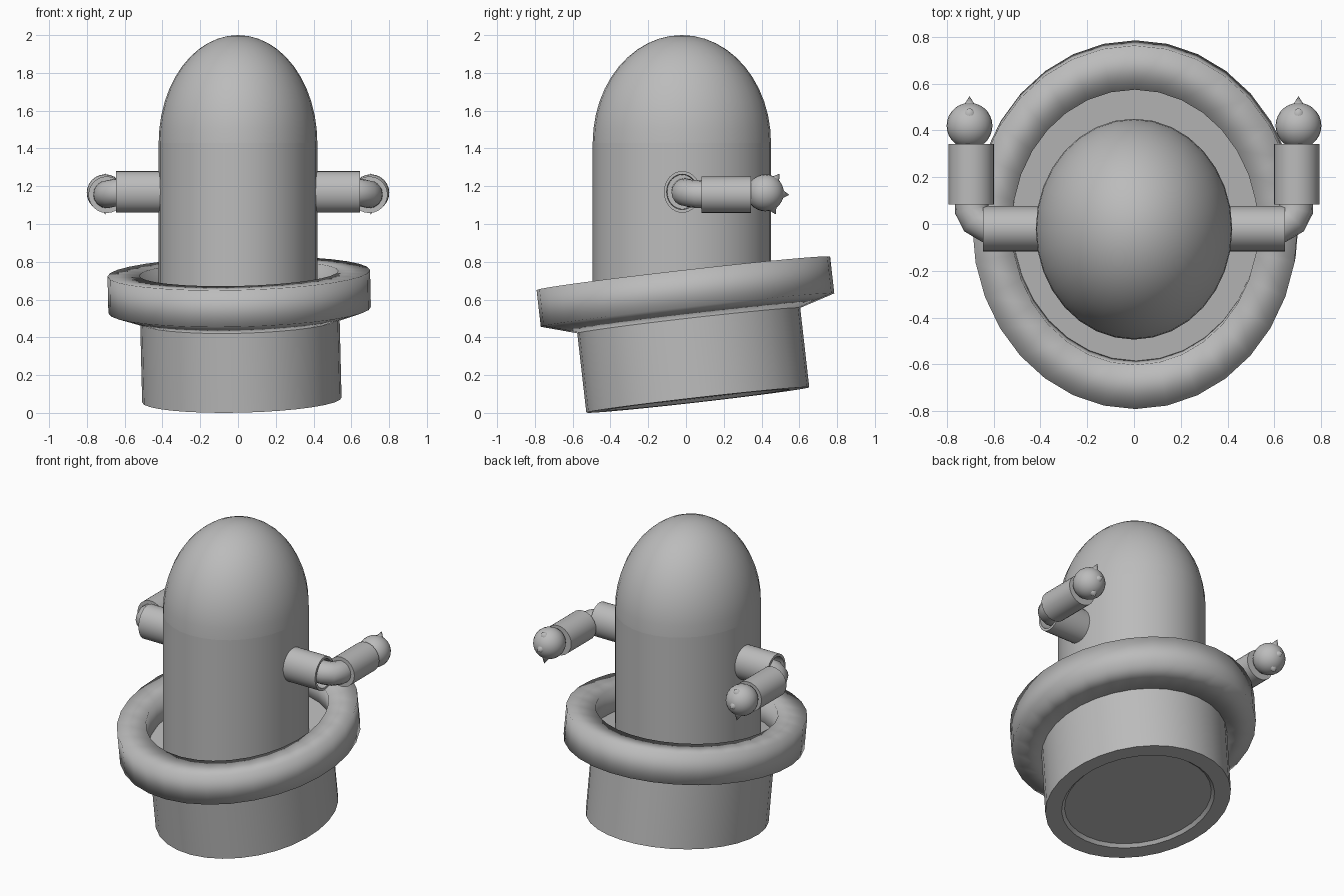
import bpy, bmesh, math
from mathutils import Vector, Matrix

if "Cube" in bpy.data.objects:
    bpy.data.objects.remove(bpy.data.objects["Cube"])

grey = bpy.data.materials.new("plain grey")
grey.diffuse_color = (0.5, 0.5, 0.5, 1)
grey.use_nodes = True
grey.node_tree.nodes["Principled BSDF"].inputs["Base Color"].default_value = grey.diffuse_color


def finish(name, bm, angle=40):
    """Turn a bmesh into a named, shaded object."""
    bmesh.ops.remove_doubles(bm, verts=bm.verts, dist=1e-5)
    bmesh.ops.recalc_face_normals(bm, faces=bm.faces)
    me = bpy.data.meshes.new(name)
    bm.to_mesh(me)
    bm.free()
    me.materials.append(grey)
    ob = bpy.data.objects.new(name, me)
    bpy.context.collection.objects.link(ob)
    bpy.ops.object.select_all(action='DESELECT')
    ob.select_set(True)
    bpy.context.view_layer.objects.active = ob
    if angle is None:
        bpy.ops.object.shade_smooth()
    else:
        bpy.ops.object.shade_smooth_by_angle(angle=math.radians(angle))
    return ob


def lathe(name, profile, matrix=Matrix(), segs=32, closed=False, angle=40):
    """Revolve (radius, height) points about z, then place with a matrix."""
    bm = bmesh.new()
    vs = [bm.verts.new((r, 0, z)) for r, z in profile]
    pairs = list(zip(vs, vs[1:])) + ([(vs[-1], vs[0])] if closed else [])
    es = [bm.edges.new(p) for p in pairs]
    bmesh.ops.spin(bm, geom=vs + es, axis=(0, 0, 1), cent=(0, 0, 0),
                   angle=2 * math.pi, steps=segs)
    bmesh.ops.remove_doubles(bm, verts=bm.verts, dist=1e-5)
    bm.transform(matrix)
    return finish(name, bm, angle)


def place(loc, axis, sx=1, sy=1):
    """Matrix taking local z to the given axis at a location."""
    q = Vector((0, 0, 1)).rotation_difference(Vector(axis))
    return Matrix.Translation(loc) @ q.to_matrix().to_4x4() @ Matrix.Diagonal((sx, sy, 1, 1))


# Upright oval body and dome
body_m = Matrix.Translation((0, -0.022, 0)) @ Matrix.Diagonal((0.89, 1, 1, 1))
lathe("body", [(0, 0.5), (0.472, 0.5), (0.472, 1.43)], body_m)
dome = [(0.472 * math.cos(t), 1.43 + 0.57 * math.sin(t))
        for t in (math.pi / 2 * i / 12 for i in range(12))] + [(0, 2.0)]
lathe("dome", dome, body_m)

# Tilted oval base and collar ring
tilt = (Matrix.Translation((0.022, 0.07, 0.002)) @ Matrix.Rotation(math.radians(-1.4), 4, 'Y')
        @ Matrix.Rotation(math.radians(6.5), 4, 'X') @ Matrix.Diagonal((0.889, 1, 1, 1)))
lathe("base", [(0, 0.085), (0.47, 0.085), (0.49, 0.067), (0.594, 0.067),
               (0.594, 0.5), (0.594, 0.58), (0, 0.58)], tilt)
lathe("collar_ring", [(0.594, 0.49), (0.782, 0.546), (0.782, 0.742), (0.592, 0.742)],
      tilt, closed=True, angle=None)


def elbow(name, path, radius, segs=16):
    """Bent tube along a short horizontal-ish path."""
    pts = [Vector(p) for p in path]
    bm = bmesh.new()
    rings = []
    for i, p in enumerate(pts):
        d = (pts[min(i + 1, len(pts) - 1)] - pts[max(i - 1, 0)]).normalized()
        u = d.cross(Vector((0, 0, 1))).normalized()
        v = u.cross(d)
        rings.append([bm.verts.new(p + radius * (u * math.cos(a) + v * math.sin(a)))
                      for a in (2 * math.pi * k / segs for k in range(segs))])
    for a, b in zip(rings, rings[1:]):
        for k in range(segs):
            bm.faces.new((a[k], a[(k + 1) % segs], b[(k + 1) % segs], b[k]))
    return finish(name, bm, 50)


for s, side in ((-1, "left"), (1, "right")):
    # Shoulder socket with a recessed end
    lathe(side + "_shoulder", [(0.1, 0), (0.1, 0.295), (0.085, 0.295), (0.082, 0.22), (0, 0.22)],
          place((s * 0.35, -0.02, 1.17), (s, 0, 0), 1.1, 0.97))
    # Upper arm bending towards the back
    elbow(side + "_elbow", [(s * 0.56, -0.005, 1.17), (s * 0.635, -0.005, 1.168),
                            (s * 0.672, 0.018, 1.162), (s * 0.693, 0.06, 1.157),
                            (s * 0.695, 0.12, 1.155)], 0.073)
    # Forearm sleeve
    lathe(side + "_forearm", [(0, 0), (0.097, 0), (0.097, 0.26), (0, 0.26)],
          place((s * 0.695, 0.083, 1.155), (0, 1, 0)), 24)
    # Ball hand with three spikes
    hand = Vector((s * 0.703, 0.42, 1.165))
    ball = [(0.098 * math.sin(t), 0.098 * math.cos(t)) for t in
            (math.pi * i / 14 for i in range(15))]
    lathe(side + "_hand", ball, place(hand, (0, 1, 0)), 24)
    for i, d in enumerate(((0, 0.99, -0.08), (0, 0.6, 0.8), (0, 0.43, -0.9))):
        lathe(f"{side}_spike_{i + 1}", [(0.034, 0.07), (0.026, 0.085), (0, 0.127)],
              place(hand, Vector(d).normalized()), 12, angle=60)
